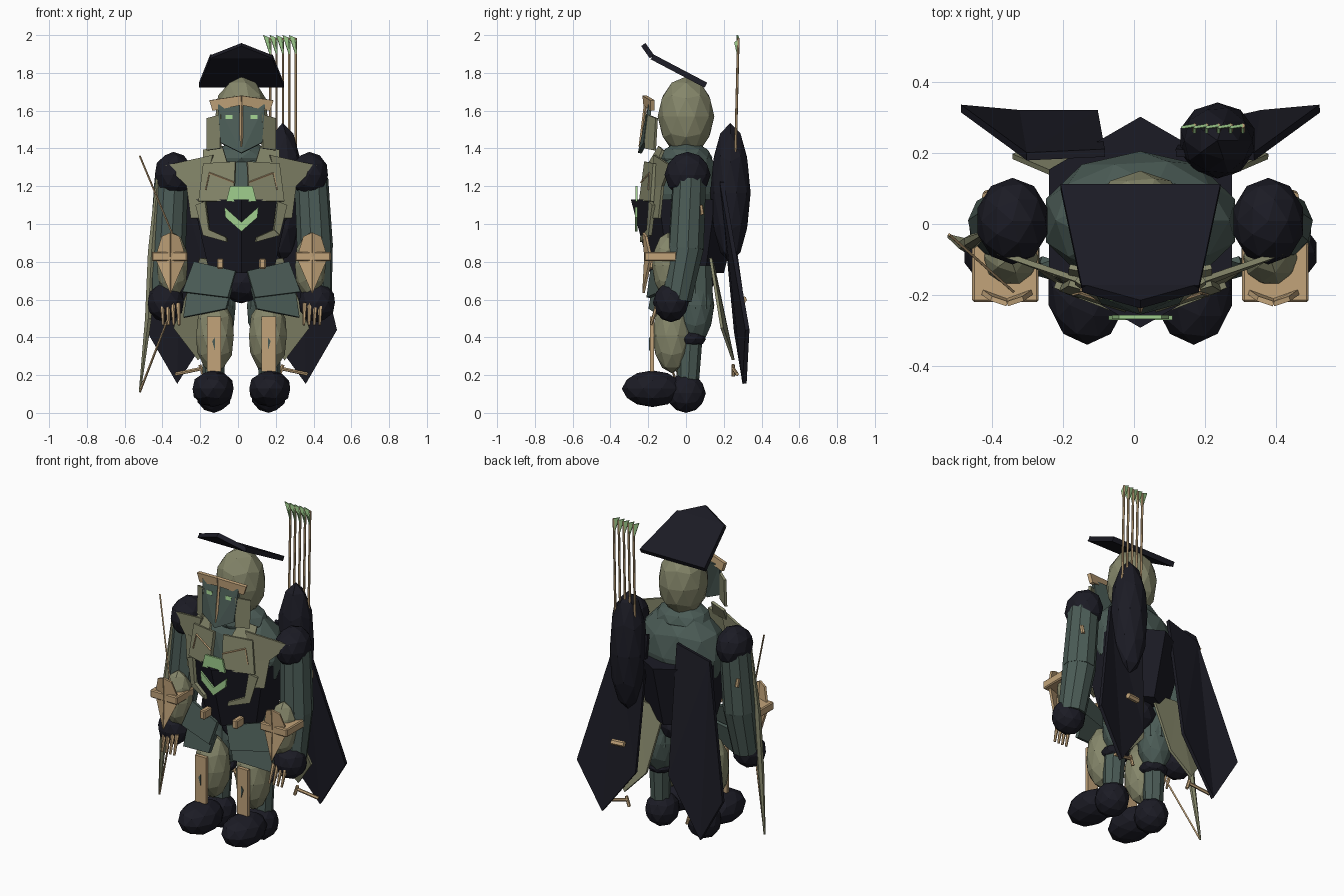
import bpy, bmesh, math
from mathutils import Vector, Matrix

CX = 0.018  # body axis


def mat(name, c):
    m = bpy.data.materials.new(name)
    m.diffuse_color = (*c, 1)
    return m


DARK = mat("dark navy", (0.011, 0.011, 0.018))
OLIVE = mat("olive cloth", (0.235, 0.24, 0.145))
TEAL = mat("slate green", (0.07, 0.106, 0.093))
TAN = mat("tan leather", (0.54, 0.37, 0.195))
GREEN = mat("pale green", (0.35, 0.62, 0.27))


def finish(name, bm, m):
    bmesh.ops.recalc_face_normals(bm, faces=bm.faces[:])
    me = bpy.data.meshes.new(name)
    bm.to_mesh(me)
    bm.free()
    me.materials.append(m)
    ob = bpy.data.objects.new(name, me)
    bpy.context.collection.objects.link(ob)
    return ob


def ball(name, c, r, m, sub=2):
    bm = bmesh.new()
    bmesh.ops.create_icosphere(bm, subdivisions=sub, radius=1)
    bmesh.ops.transform(bm, verts=bm.verts, matrix=Matrix.Translation(c) @ Matrix.Diagonal((*r, 1)))
    return finish(name, bm, m)


def box(name, c, size, m, bevel=0):
    bm = bmesh.new()
    bmesh.ops.create_cube(bm, size=1)
    bmesh.ops.transform(bm, verts=bm.verts, matrix=Matrix.Translation(c) @ Matrix.Diagonal((*size, 1)))
    if bevel:
        bmesh.ops.bevel(bm, geom=bm.edges[:], offset=bevel, segments=1, affect='EDGES')
    return finish(name, bm, m)


def rod(name, a, b, r1, r2, m, n=8):
    a, b = Vector(a), Vector(b)
    d = b - a
    bm = bmesh.new()
    bmesh.ops.create_cone(bm, cap_ends=True, segments=n, radius1=r1, radius2=r2, depth=d.length)
    rot = Vector((0, 0, 1)).rotation_difference(d).to_matrix().to_4x4()
    bmesh.ops.transform(bm, verts=bm.verts, matrix=Matrix.Translation((a + b) / 2) @ rot)
    return finish(name, bm, m)


def plate(name, pts, t, m):
    """Flat polygon with thickness t, centred on its points."""
    bm = bmesh.new()
    pts = [Vector(p) for p in pts]
    n = Vector()
    for i, p in enumerate(pts):
        n += p.cross(pts[(i + 1) % len(pts)])
    n = n.normalized() * t / 2
    a = [bm.verts.new(p + n) for p in pts]
    b = [bm.verts.new(p - n) for p in pts]
    bm.faces.new(a)
    bm.faces.new(b[::-1])
    for i in range(len(a)):
        j = (i + 1) % len(a)
        bm.faces.new((a[i], b[i], b[j], a[j]))
    bmesh.ops.triangulate(bm, faces=[f for f in bm.faces if len(f.verts) > 4])
    return finish(name, bm, m)


# --- head, mask and hat brim
ball("head", (CX, 0, 1.57), (0.145, 0.15, 0.21), OLIVE)
L, R = CX - 0.165, CX + 0.165
plate("hat_brim", [(CX - 0.225, 0.105, 1.735), (CX + 0.225, 0.105, 1.735),
                   (R, -0.18, 1.885), (L, -0.18, 1.885)], 0.03, DARK)
plate("hat_peak", [(L, -0.18, 1.885), (R, -0.18, 1.885), (CX, -0.226, 1.95)], 0.028, DARK)
plate("mask", [(CX - 0.125, -0.19, 1.63), (CX + 0.125, -0.19, 1.63), (CX + 0.11, -0.215, 1.43),
               (CX, -0.245, 1.375), (CX - 0.11, -0.215, 1.43)], 0.02, TEAL)
rod("nose_ridge", (CX, -0.212, 1.65), (CX, -0.242, 1.41), 0.009, 0.009, TAN, 4)

# --- torso
ball("upper_torso", (CX, 0.01, 1.16), (0.28, 0.195, 0.265), TEAL)
ball("neck", (CX, 0.0, 1.35), (0.17, 0.14, 0.085), TEAL)
bm = bmesh.new()
bmesh.ops.create_cone(bm, cap_ends=True, segments=6, radius1=0.195, radius2=0.297, depth=0.39)
a0 = math.atan2(bm.verts[:][0].co.y, bm.verts[:][0].co.x)
bmesh.ops.transform(bm, verts=bm.verts, matrix=Matrix.Translation((CX, 0.005, 0.935))
                    @ Matrix.Rotation(math.pi / 2 - a0, 4, 'Z'))
finish("waist_armour", bm, DARK)
ball("pelvis", (CX, 0.02, 0.69), (0.13, 0.13, 0.11), DARK)
plate("chest_badge", [(CX + x, -0.262, z) for x, z in
                      ((-0.08, 1.12), (-0.06, 1.2), (0.06, 1.2), (0.08, 1.12))], 0.012, GREEN)

for s in (-1, 1):
    side = "left_" if s < 0 else "right_"

    def P(x, y, z):
        return (CX + s * x, y, z)

    def poly(name, pts, t, m):
        return plate(side + name, [P(*p) for p in pts], t, m)

    # mask details
    poly("brow", [(0, -0.22, 1.68), (0.168, -0.178, 1.655), (0.15, -0.178, 1.6), (0, -0.215, 1.63)], 0.022, TAN)
    poly("eye", [(0.047, -0.211, 1.577), (0.085, -0.209, 1.577), (0.085, -0.212, 1.555), (0.047, -0.214, 1.555)],
         0.009, GREEN)
    poly("cheek_guard", [(0.105, -0.205, 1.58), (0.18, -0.155, 1.56), (0.18, -0.165, 1.39), (0.11, -0.215, 1.4)],
         0.015, OLIVE)

    # chest cloth
    poly("chest_plate", [(0.03, -0.212, 1.33), (0.2, -0.165, 1.32), (0.225, -0.18, 1.12), (0.04, -0.24, 1.12)],
         0.02, OLIVE)
    rod(side + "chest_cord", P(0.04, -0.238, 1.22), P(0.17, -0.195, 1.27), 0.005, 0.005, TAN, 4)
    rod(side + "chest_cord_lower", P(0.17, -0.195, 1.27), P(0.19, -0.2, 1.18), 0.004, 0.004, TAN, 4)
    poly("lapel", [(0.15, -0.165, 1.365), (0.4, -0.08, 1.31), (0.265, -0.13, 1.18), (0.19, -0.165, 1.2)],
         0.015, OLIVE)
    poly("lapel_tail", [(0.19, -0.16, 1.22), (0.29, -0.12, 1.22), (0.265, -0.14, 1.03), (0.22, -0.17, 1.03)],
         0.015, OLIVE)
    poly("collar", [(0.1, -0.14, 1.41), (0.2, -0.12, 1.39), (0.2, -0.15, 1.32), (0.07, -0.2, 1.31)],
         0.015, OLIVE)
    poly("chevron", [(0, -0.264, 1.01), (0.09, -0.264, 1.09), (0.085, -0.264, 1.035), (0, -0.264, 0.96)],
         0.012, GREEN)
    poly("rib_guard", [(0.19, -0.19, 1.12), (0.24, -0.17, 1.1), (0.2, -0.19, 0.94), (0.17, -0.2, 0.97)],
         0.02, OLIVE)
    poly("rib_hook", [(0.17, -0.2, 0.97), (0.2, -0.19, 0.94), (0.075, -0.235, 0.905), (0.08, -0.235, 0.93)],
         0.02, OLIVE)
    box(side + "belt_clasp", P(0.112, -0.185, 0.79), (0.035, 0.075, 0.055), TAN, 0.006)

    # layered skirt
    poly("skirt_upper", [(0.03, -0.18, 0.75), (0.25, -0.11, 0.8), (0.31, -0.13, 0.64), (0.07, -0.2, 0.61)],
         0.02, TEAL)
    poly("skirt_lower", [(0.05, -0.17, 0.66), (0.28, -0.1, 0.67), (0.305, -0.12, 0.505), (0.08, -0.19, 0.55)],
         0.02, TEAL)

    # arm
    ball(side + "shoulder", P(0.36, 0.008, 1.26), (0.103, 0.122, 0.122), DARK)
    rod(side + "upper_arm", P(0.37, 0.018, 1.24), P(0.39, 0.0, 0.87), 0.09, 0.096, TEAL, 10)
    rod(side + "forearm", P(0.388, 0.0, 0.88), P(0.4, -0.05, 0.6), 0.096, 0.08, TEAL, 10)
    ball(side + "sleeve", P(0.365, -0.095, 0.78), (0.085, 0.085, 0.175), OLIVE)
    box(side + "bracer", P(0.38, -0.135, 0.828), (0.187, 0.17, 0.05), TAN, 0.006)
    for q in (-1, 1):
        mid, edge = P(0.375, -0.215, 0.825), P(0.375 + q * 0.08, -0.185, 0.82)
        plate(side + "bracer_spike_upper", [P(0.375, -0.225, 0.955), P(0.375 + q * 0.045, -0.21, 0.935),
                                            edge, mid], 0.014, TAN)
        plate(side + "bracer_spike_lower", [mid, edge, P(0.375, -0.225, 0.635)], 0.014, TAN)
    ball(side + "hand", P(0.4, -0.08, 0.585), (0.1, 0.095, 0.105), DARK)
    for i in range(4):
        x = 0.33 + i * 0.028
        rod(side + "finger", P(x + 0.005, -0.15, 0.58), P(x, -0.185, 0.465), 0.013, 0.007, TAN, 6)
    rod(side + "arm_stud", P(0.435, 0.078, 1.1), P(0.43, 0.085, 1.05), 0.012, 0.012, TAN, 6)

    # leg
    ball(side + "thigh", P(0.13, 0.05, 0.57), (0.105, 0.1, 0.21), TEAL)
    rod(side + "hip", P(0.13, 0.05, 0.78), P(0.13, 0.05, 0.55), 0.09, 0.1, TEAL, 10)
    ball(side + "knee", P(0.14, 0.025, 0.39), (0.086, 0.08, 0.045), DARK)
    rod(side + "ankle", P(0.145, 0.022, 0.38), P(0.15, 0.01, 0.12), 0.064, 0.055, TEAL, 8)
    ball(side + "shin", P(0.14, -0.075, 0.41), (0.105, 0.105, 0.2), OLIVE)
    box(side + "shin_guard", P(0.145, -0.18, 0.365), (0.075, 0.022, 0.29), TAN)
    poly("shin_mark", [(0.14, -0.193, 0.4), (0.155, -0.193, 0.38), (0.14, -0.193, 0.33)], 0.008, TEAL)
    ball(side + "toe", P(0.15, -0.178, 0.128), (0.114, 0.162, 0.097), DARK)
    ball(side + "heel", P(0.145, 0.0, 0.105), (0.098, 0.105, 0.105), DARK)

    # cape and coat tails
    low = (0.12, 0.31, 0.5) if s < 0 else (0.14, 0.265, 0.43)
    poly("cape", [(0.1, 0.2, 1.28), (0.32, 0.19, 1.22), (0.505, 0.325, 0.44), (0.34, 0.31, 0.155), low],
         0.022, DARK)
    poly("coat_tail", [(0.03, 0.14, 0.8), (0.22, 0.13, 0.82), (0.36, 0.19, 0.45), (0.23, 0.25, 0.28),
                       (0.1, 0.22, 0.42)], 0.015, OLIVE)
    rod(side + "cape_rod", P(0.21, 0.25, 0.235), P(0.35, 0.27, 0.205), 0.01, 0.01, TAN, 6)
    rod(side + "cape_rod_end", P(0.22, 0.25, 0.255), P(0.2, 0.25, 0.195), 0.01, 0.01, TAN, 6)

rod("cape_clasp", (0.22, 0.295, 0.6), (0.3, 0.305, 0.6), 0.018, 0.018, TAN, 6)

# --- bow
limb = [(-0.52, -0.035, 0.11), (-0.475, -0.06, 0.5), (-0.458, -0.05, 0.85), (-0.425, -0.03, 1.25)]
width = (0.006, 0.02, 0.022, 0.01)
for i in range(3):
    rod("bow_limb", limb[i], limb[i + 1], width[i], width[i + 1], OLIVE, 6)
rod("bow_string_upper", (-0.52, -0.03, 1.36), (-0.34, -0.19, 0.93), 0.005, 0.005, TAN, 4)
rod("bow_string_lower", (-0.52, -0.035, 0.11), (-0.37, -0.16, 0.5), 0.006, 0.006, TAN, 4)

# --- quiver and arrows
ball("quiver", (0.235, 0.235, 1.165), (0.11, 0.107, 0.37), DARK)
for i in range(5):
    x = 0.17 + i * 0.034
    rod("arrow_shaft", (x, 0.262, 1.38), (x, 0.277, 1.985), 0.007, 0.007, TAN, 6)
    plate("arrow_fletching", [(x - 0.036, 0.272, 2.0), (x, 0.278, 1.985), (x, 0.274, 1.89)], 0.008, GREEN)
    plate("arrow_vane", [(x, 0.255, 1.96), (x, 0.277, 1.98), (x, 0.274, 1.88)], 0.008, GREEN)
